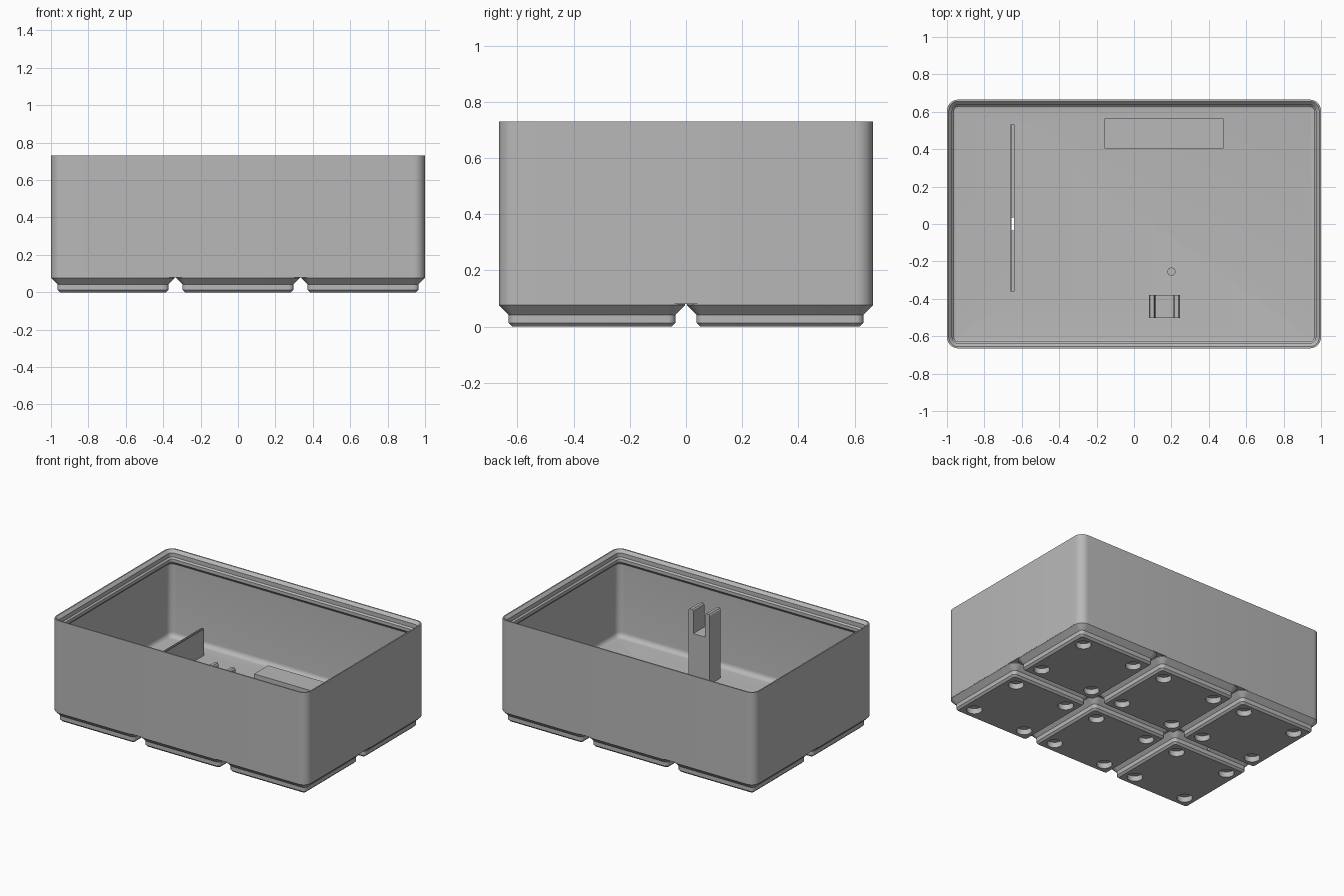
import bpy, bmesh, math
from mathutils import Matrix, Vector

old = bpy.data.objects.get("Cube")
if old:
    bpy.data.objects.remove(old, do_unlink=True)

grey = bpy.data.materials.new("plain_grey")
grey.use_nodes = True
grey.diffuse_color = (0.48, 0.48, 0.48, 1)
grey.node_tree.nodes["Principled BSDF"].inputs["Base Color"].default_value = grey.diffuse_color


def make(name, bm):
    bmesh.ops.recalc_face_normals(bm, faces=bm.faces)
    mesh = bpy.data.meshes.new(name)
    bm.to_mesh(mesh)
    bm.free()
    mesh.materials.append(grey)
    obj = bpy.data.objects.new(name, mesh)
    bpy.context.collection.objects.link(obj)
    return obj


def add_box(bm, lo, hi):
    lo, hi = Vector(lo), Vector(hi)
    mat = Matrix.Translation((lo + hi) / 2) @ Matrix.Diagonal((*(hi - lo), 1))
    bmesh.ops.create_cube(bm, size=1, matrix=mat)


def add_cylinder(bm, x, y, z0, z1, r):
    bmesh.ops.create_cone(bm, cap_ends=True, segments=32, radius1=r, radius2=r,
                          depth=z1 - z0, matrix=Matrix.Translation((x, y, (z0 + z1) / 2)))


def ring(bm, hx, hy, r, z, cx=0, cy=0, n=8):
    """Rounded rectangle of vertices."""
    verts = []
    for q, (sx, sy) in enumerate(((1, 1), (-1, 1), (-1, -1), (1, -1))):
        for i in range(n + 1):
            a = (q + i / n) * math.pi / 2
            verts.append(bm.verts.new((cx + sx * (hx - r) + r * math.cos(a),
                                       cy + sy * (hy - r) + r * math.sin(a), z)))
    return verts


def loft(name, hx, hy, r, profile, cx=0, cy=0):
    """Closed solid through rounded rectangles inset along a profile."""
    bm = bmesh.new()
    rings = [ring(bm, hx - d, hy - d, max(r - d, 0.012), z, cx, cy) for d, z in profile]
    for a, b in zip(rings, rings[1:]):
        for i in range(len(a)):
            j = (i + 1) % len(a)
            bm.faces.new((a[i], a[j], b[j], b[i]))
    bm.faces.new(rings[0])
    bm.faces.new(rings[-1])
    return make(name, bm)


def cut(obj, cutter):
    bpy.context.view_layer.objects.active = obj
    mod = obj.modifiers.new("cut", "BOOLEAN")
    mod.operation = "DIFFERENCE"
    mod.solver = "EXACT"
    mod.object = cutter
    bpy.ops.object.modifier_apply(modifier=mod.name)


def smooth(obj):
    bpy.ops.object.select_all(action="DESELECT")
    obj.select_set(True)
    bpy.context.view_layer.objects.active = obj
    bpy.ops.object.shade_smooth_by_angle(angle=math.radians(30))


FLOOR, WALL, FILLET, PITCH = 0.11, 0.015, 0.035, 0.669

# Slot cutter
SX0, SX1, SY0, SY1 = -0.656, -0.641, -0.357, 0.53
bm = bmesh.new()
add_box(bm, (SX0, SY0, 0.045), (SX1, SY1, 0.2))
slot = make("slot_cutter", bm)

# Bin body: outer wall, stacking lip, inner wall, rounded floor edge
profile = [(0, 0.08), (0, 0.73), (0.009, 0.73), (0.028, 0.711), (0.028, 0.682),
           (0.038, 0.672), (0.038, 0.65), (WALL, 0.627)]
for i in range(7):
    a = i / 6 * math.pi / 2
    profile.append((WALL + FILLET * (1 - math.cos(a)), FLOOR + FILLET * (1 - math.sin(a))))
body = loft("bin_body", 1, 0.665, 0.06, profile)
cut(body, slot)
smooth(body)

# Six stepped feet with four magnet holes each
foot_profile = [(0.047, 0), (0.034, 0.013), (0.034, 0.042), (0, 0.076), (0, 0.085)]
for ix in (-1, 0, 1):
    for iy in (-0.5, 0.5):
        cx, cy = ix * PITCH, iy * PITCH
        foot = loft("foot", 0.3305, 0.3305, 0.06, foot_profile, cx, cy)
        bm = bmesh.new()
        for sx in (-1, 1):
            for sy in (-1, 1):
                add_cylinder(bm, cx + sx * 0.207, cy + sy * 0.207, -0.05, 0.038, 0.05)
        holes = make("hole_cutter", bm)
        cut(foot, holes)
        bpy.data.objects.remove(holes, do_unlink=True)
        if ix == -1:
            cut(foot, slot)
        smooth(foot)
bpy.data.objects.remove(slot, do_unlink=True)

# Thin upright sleeve around the slot
T, TOP = 0.003, 0.298
bm = bmesh.new()
for x in (SX0 - T, SX1):
    add_box(bm, (x, SY0 - T, FLOOR - 0.01), (x + T, SY1 + T, TOP))
for y in (SY0 - T, SY1):
    add_box(bm, (SX0, y, FLOOR - 0.01), (SX1, y + T, TOP))
make("upright_sleeve", bm)

# Low raised block
bm = bmesh.new()
add_box(bm, (-0.157, 0.405, FLOOR - 0.01), (0.478, 0.563, 0.155))
make("raised_block", bm)

# Small peg
bm = bmesh.new()
add_cylinder(bm, 0.2, -0.255, FLOOR - 0.01, 0.16, 0.022)
smooth(make("peg", bm))

# Forked post with two prongs
outline = [(0.08, 0.1), (0.246, 0.1), (0.246, 0.595), (0.238, 0.605), (0.217, 0.605),
           (0.209, 0.595), (0.209, 0.436), (0.118, 0.436), (0.113, 0.595),
           (0.107, 0.605), (0.086, 0.605), (0.08, 0.595)]
bm = bmesh.new()
face = bm.faces.new([bm.verts.new((x, -0.503, z)) for x, z in outline])
out = bmesh.ops.extrude_face_region(bm, geom=[face], use_keep_orig=True)
bmesh.ops.translate(bm, vec=(0, 0.123, 0),
                    verts=[v for v in out["geom"] if isinstance(v, bmesh.types.BMVert)])
make("forked_post", bm)
